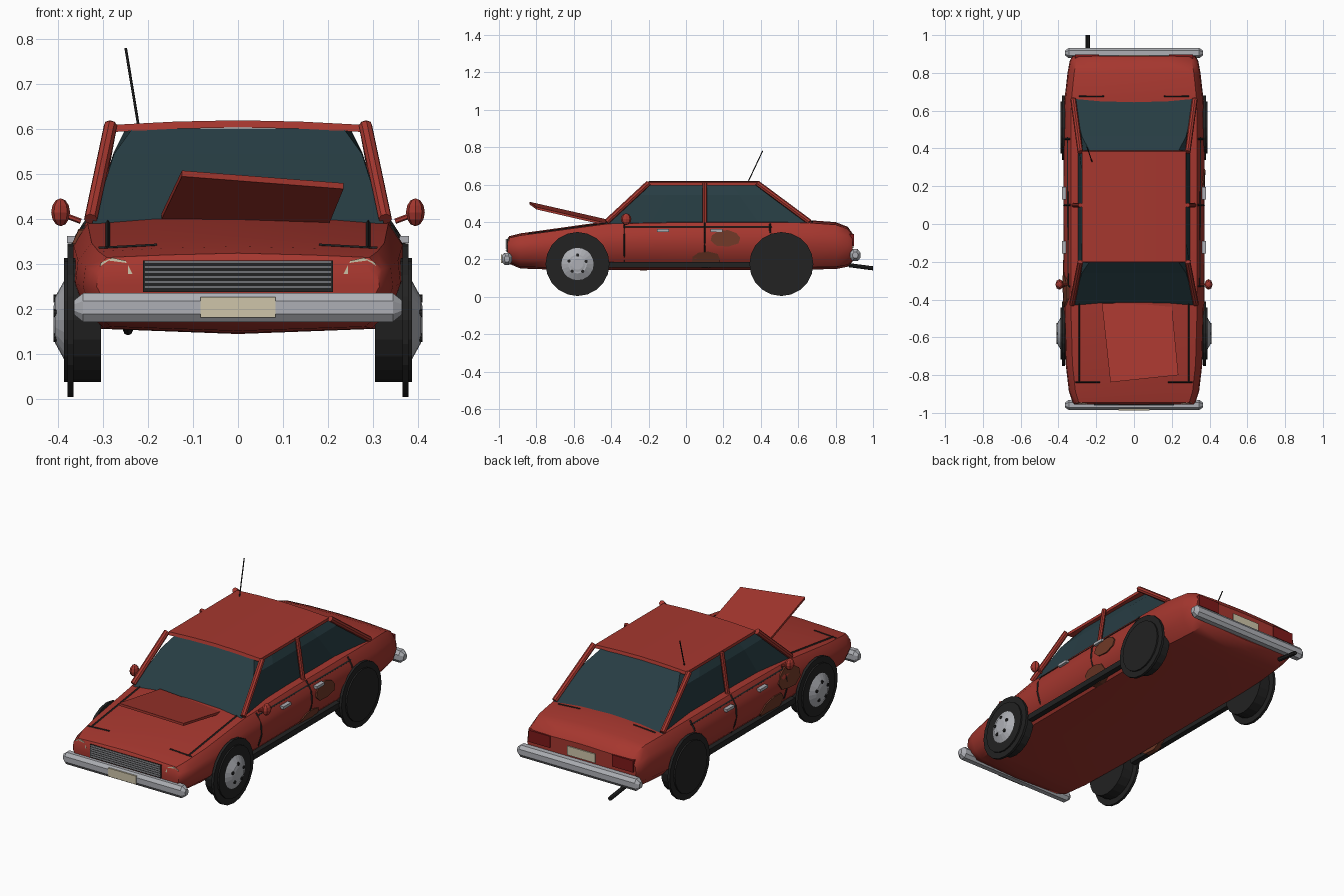
import bpy, bmesh, math, random
from mathutils import Vector, Matrix

if "Cube" in bpy.data.objects:
    bpy.data.objects.remove(bpy.data.objects["Cube"])

random.seed(4)


def material(name, rgb):
    m = bpy.data.materials.new(name)
    m.diffuse_color = (*rgb, 1)
    m.use_nodes = True
    m.node_tree.nodes["Principled BSDF"].inputs["Base Color"].default_value = m.diffuse_color
    return m


RED = material("body_red", (0.38, 0.038, 0.028))
GLASS = material("dark_glass", (0.020, 0.046, 0.056))
BLACK = material("black_rubber", (0.016, 0.016, 0.016))
SILVER = material("silver", (0.42, 0.43, 0.46))
CREAM = material("cream", (0.62, 0.56, 0.40))
RUST = material("rust", (0.16, 0.040, 0.020))
LAMP = material("tail_red", (0.21, 0.010, 0.010))


def finish(name, bm, mat, smooth=None):
    bmesh.ops.recalc_face_normals(bm, faces=bm.faces)
    me = bpy.data.meshes.new(name)
    bm.to_mesh(me)
    bm.free()
    me.materials.append(mat)
    ob = bpy.data.objects.new(name, me)
    bpy.context.collection.objects.link(ob)
    if smooth:
        bpy.ops.object.select_all(action='DESELECT')
        ob.select_set(True)
        bpy.context.view_layer.objects.active = ob
        bpy.ops.object.shade_smooth_by_angle(angle=math.radians(smooth))
    return ob


def loft(name, rings, mat, smooth=None):
    """Skin closed rings of equal length and cap both ends."""
    bm = bmesh.new()
    vs = [[bm.verts.new(p) for p in r] for r in rings]
    n = len(rings[0])
    for a, b in zip(vs, vs[1:]):
        for i in range(n):
            bm.faces.new((a[i], a[(i + 1) % n], b[(i + 1) % n], b[i]))
    bm.faces.new(vs[0])
    bm.faces.new(vs[-1])
    return finish(name, bm, mat, smooth)


def box(name, x, y, z, mat):
    return loft(name, [[(a, y[0], z[0]), (a, y[1], z[0]), (a, y[1], z[1]), (a, y[0], z[1])] for a in x], mat)


def rod(name, p, q, r, mat, sides=6, r2=None, smooth=None):
    p, q = Vector(p), Vector(q)
    d = q - p
    bm = bmesh.new()
    rot = d.to_track_quat('Z', 'Y').to_matrix().to_4x4()
    bmesh.ops.create_cone(bm, cap_ends=True, segments=sides, radius1=r, radius2=r if r2 is None else r2,
                          depth=d.length, matrix=Matrix.Translation((p + q) / 2) @ rot)
    return finish(name, bm, mat, smooth)


def ball(name, c, size, mat, u=8, v=6):
    bm = bmesh.new()
    bmesh.ops.create_uvsphere(bm, u_segments=u, v_segments=v, radius=1,
                              matrix=Matrix.Translation(c) @ Matrix.Diagonal((*size, 1)))
    return finish(name, bm, mat)


# Body stations: y, half width, bottom, top
STATIONS = [(-.955, .315, .19, .305), (-.945, .325, .18, .32), (-.885, .345, .155, .335),
            (-.74, .362, .15, .355), (-.42, .372, .148, .40), (0, .372, .148, .408),
            (.5, .372, .148, .408), (.66, .368, .15, .405), (.80, .352, .152, .395),
            (.865, .34, .165, .37), (.89, .325, .19, .335)]


def profile(y):
    for a, b in zip(STATIONS, STATIONS[1:]):
        if y <= b[0]:
            break
    t = max(0, min(1, (y - a[0]) / (b[0] - a[0])))
    w, lo, hi = (a[i] + (b[i] - a[i]) * t for i in (1, 2, 3))
    h = hi - lo
    return [(0, lo - .004), (.82 * w, lo + .03 * h), (.94 * w, lo + .22 * h), (w, lo + .52 * h),
            (.985 * w, lo + .77 * h), (.9 * w, lo + .96 * h), (.5 * w, hi), (0, hi + .004)]


def side_x(y, z):
    p = profile(y)[1:6]
    for a, b in zip(p, p[1:]):
        if z <= b[1]:
            break
    t = max(0, min(1, (z - a[1]) / (b[1] - a[1])))
    return a[0] + (b[0] - a[0]) * t


def top_z(x, y):
    p = profile(y)[5:]
    for a, b in zip(p, p[1:]):
        if abs(x) >= b[0]:
            break
    t = max(0, min(1, (abs(x) - a[0]) / (b[0] - a[0])))
    return a[1] + (b[1] - a[1]) * t


# Body shell
rings = []
for st in STATIONS:
    half = profile(st[0])
    rings.append([(x, st[0], z) for x, z in half] + [(-x, st[0], z) for x, z in half[-2:0:-1]])
loft("body", rings, RED, 35)

# Greenhouse glass, rising in three levels
levels = [(.39, -.43, .67, .325, .298), (.545, -.26, .465, .276, .278), (.602, -.20, .385, .235, .25)]
rings = []
for z, y0, y1, we, wm in levels:
    right = [(we, y0), (wm, y0 + .22 * (y1 - y0)), (wm, y1 - .25 * (y1 - y0)), (we, y1)]
    rings.append([(x, y, z) for x, y in right] + [(-x, y, z) for x, y in right[::-1]])
loft("cabin_glass", rings, GLASS)

# Crowned roof panel
rings = []
for x, z in ((-.275, .606), (-.14, .613), (0, .616), (.14, .613), (.275, .606)):
    rings.append([(x, -.205, z - .012), (x, .39, z - .012), (x, .385, z + .004), (x, -.2, z + .004)])
loft("roof", rings, RED, 30)

for s in (-1, 1):
    # Window pillars
    rod("front_pillar", (s * .328, -.425, .40), (s * .284, -.2, .608), .015, RED, 8)
    rod("middle_pillar", (s * .318, .1, .395), (s * .284, .1, .61), .012, RED, 8)
    rod("rear_pillar", (s * .322, .66, .40), (s * .284, .38, .608), .015, RED, 8)

    # Door mirrors
    ball("mirror", (s * .395, -.32, .415), (.021, .028, .031), RED)
    rod("mirror_stem", (s * .35, -.32, .395), (s * .39, -.32, .41), .006, RED)

    # Wheels, with hubcaps on the front pair only
    for y, hub in ((-.58, True), (.51, False)):
        z = .175
        rod("tyre", (s * .305, y, z), (s * .388, y, z), .138, BLACK, 20)
        rod("tyre_rim", (s * .366, y, z), (s * .38, y, z), .171, BLACK, 20)
        if hub:
            rod("hubcap", (s * .386, y, z), (s * .408, y, z), .09, SILVER, 20, .05)
            rod("hub_centre", (s * .406, y, z), (s * .411, y, z), .05, SILVER, 20, .03)
            for k in range(5):
                a = math.tau * k / 5 + .3
                c, d = y + .048 * math.cos(a), z + .048 * math.sin(a)
                rod("hub_hole", (s * .40, c, d), (s * .411, c, d), .009, BLACK, 8)

    # Door seams following the body side
    for y, z0, z1 in ((-.33, .17, .385), (.1, .19, .395), (.45, .34, .39)):
        zs = [z0 + (z1 - z0) * i / 4 for i in range(5)]
        for a, b in zip(zs, zs[1:]):
            rod("door_seam", (s * side_x(y, a), y, a), (s * side_x(y, b), y, b), .005, BLACK, 4)
    rod("belt_seam", (s * side_x(-.33, .373), -.33, .373), (s * side_x(.46, .373), .46, .373), .005, BLACK, 4)
    box("sill", (s * .33, s * .36), (-.42, .36), (.156, .187), BLACK)

    # Hood and trunk seams
    ys = [-.84, -.74, -.58, -.42]
    for a, b in zip(ys, ys[1:]):
        rod("hood_seam", (s * .29, a, top_z(.29, a)), (s * .29, b, top_z(.29, b)), .005, BLACK, 4)
    for y, x0, x1 in ((-.837, .18, .31), (.675, .16, .29)):
        rod("cross_seam", (s * x0, y, top_z(x0, y)), (s * x1, y, top_z(x1, y)), .004, BLACK, 4)

    # Door handles
    for y in (-.155, .13):
        box("door_handle", (s * .36, s * .381), (y, y + .065), (.347, .362), SILVER)

    # Lamps
    pts = [(.235, .278), (.29, .274), (.31, .285), (.305, .303), (.28, .314), (.25, .307)]
    loft("headlight", [[(s * x, y - .12 * (.27 - x), z) for x, z in pts] for y in (-.90, -.952)], CREAM)
    box("tail_light", (s * .185, s * .312), (.83, .897), (.272, .335), LAMP)

# Grille with bars
box("grille", (-.212, .212), (-.95, -.959), (.238, .308), BLACK)
for i in range(6):
    z = .246 + i * .0112
    box("grille_bar", (-.208, .208), (-.955, -.964), (z, z + .005), SILVER)

# Bumpers with tapered ends, and plates
for name, y, z in (("front_bumper", -.958, .203), ("rear_bumper", .905, .222)):
    rings = []
    for x, k in ((-.365, .5), (-.345, 1), (.345, 1), (.365, .5)):
        rings.append([(x, y + .027 * k * c, z + .032 * k * d) for c, d in
                      ((-1, -.45), (-.5, -1), (.5, -1), (1, -.45), (1, .45), (.5, 1), (-.5, 1), (-1, .45))])
    loft(name, rings, SILVER)
box("front_plate", (-.083, .083), (-.98, -.988), (.181, .226), CREAM)
box("rear_plate", (-.083, .083), (.885, .896), (.262, .31), CREAM)

# Loose hood panel, propped open
low = [(-.17, -.42, .40), (.20, -.43, .382), (.235, -.80, .467), (-.125, -.838, .495)]
loft("loose_hood", [low, [(x, y, z + .013) for x, y, z in low]], RED)


# Ragged rust patches
def rust(s, y, z, ry, rz):
    pts = []
    for k in range(9):
        a, f = math.tau * k / 9, random.uniform(.85, 1.1)
        pts.append((y + ry * f * math.cos(a), z + rz * f * math.sin(a)))
    loft("rust_patch", [[(s * (max(side_x(b, c), side_x(b, z) - .02) + e), b, c) for b, c in pts]
                        for e in (-.02, .007)], RUST)


rust(1, .21, .315, .088, .045)
rust(1, .105, .20, .085, .046)
rust(-1, -.35, .325, .09, .058)
rust(-1, -.23, .21, .10, .072)

# Exhaust and aerial
rod("exhaust", (-.245, .87, .169), (-.245, 1.0, .152), .011, BLACK, 8)
rod("aerial", (-.222, .33, .61), (-.25, .41, .78), .003, BLACK, 6)
